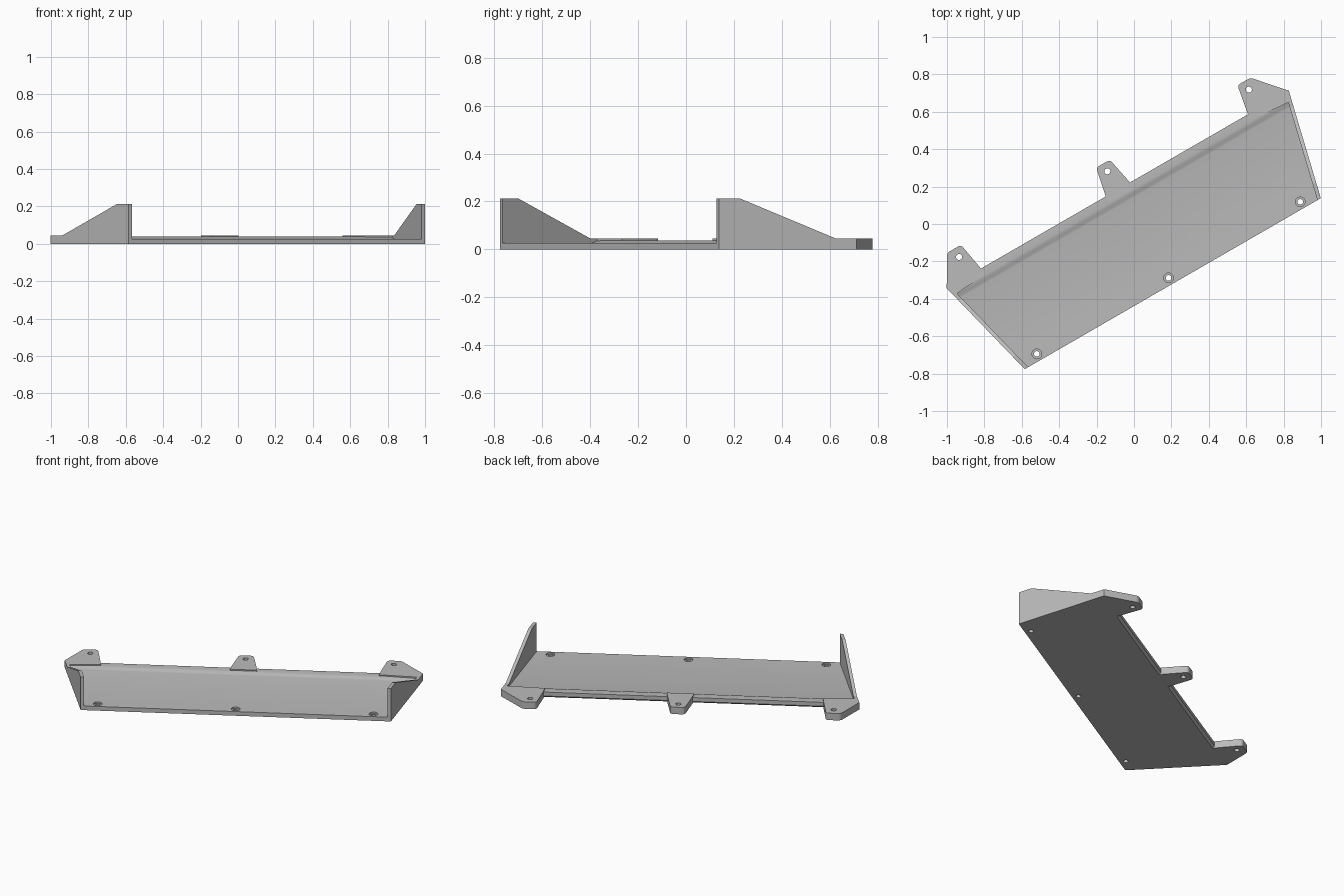
import bpy, bmesh, math
from mathutils import Matrix, Vector

if "Cube" in bpy.data.objects:
    bpy.data.objects.remove(bpy.data.objects["Cube"], do_unlink=True)

TURN = Matrix.Rotation(math.radians(30), 4, 'Z')   # whole bracket sits at an angle
FLOOR, TAB_TOP, WALL_TOP = 0.027, 0.045, 0.213
FRONT, BACK = -0.38, 0.203
LEFT_END = (0.934, 1.073)      # along-tray position at the front and back edges
RIGHT_END = (-0.894, -1.039)

grey = bpy.data.materials.new("light_grey")
grey.use_nodes = True
grey.diffuse_color = (0.5, 0.5, 0.5, 1)
grey.node_tree.nodes["Principled BSDF"].inputs["Base Color"].default_value = (0.5, 0.5, 0.5, 1)


def end_at(end, v):
    t = (v - FRONT) / (BACK - FRONT)
    return end[0] + (end[1] - end[0]) * t


def finish(bm, name):
    bmesh.ops.recalc_face_normals(bm, faces=bm.faces)
    bm.transform(TURN)
    mesh = bpy.data.meshes.new(name)
    bm.to_mesh(mesh)
    bm.free()
    mesh.materials.append(grey)
    obj = bpy.data.objects.new(name, mesh)
    bpy.context.collection.objects.link(obj)
    return obj


def bridge(name, ring_a, ring_b, round_from=None):
    """Solid between two matching rings; optionally rounds upright edges beyond a depth."""
    bm = bmesh.new()
    a = [bm.verts.new(p) for p in ring_a]
    b = [bm.verts.new(p) for p in ring_b]
    bm.faces.new(a)
    bm.faces.new(b)
    n = len(a)
    for i in range(n):
        j = (i + 1) % n
        bm.faces.new((a[i], a[j], b[j], b[i]))
    if round_from is not None:
        edges = [e for e in bm.edges
                 if all(v.co.y > round_from for v in e.verts)
                 and abs(e.verts[0].co.z - e.verts[1].co.z) > 0.01]
        bmesh.ops.bevel(bm, geom=edges, offset=0.016, segments=4, profile=0.5,
                        affect='EDGES')
    return finish(bm, name)


def drill(obj, u, v, radius, z0, z1):
    bm = bmesh.new()
    bmesh.ops.create_cone(bm, cap_ends=True, segments=24, radius1=radius, radius2=radius,
                          depth=z1 - z0, matrix=Matrix.Translation((u, v, (z0 + z1) / 2)))
    cutter = finish(bm, "hole_cutter")
    cutter.hide_render = True
    bpy.context.view_layer.objects.active = obj
    mod = obj.modifiers.new("hole", 'BOOLEAN')
    mod.operation = 'DIFFERENCE'
    mod.solver = 'EXACT'
    mod.object = cutter
    bpy.ops.object.modifier_apply(modifier=mod.name)
    bpy.data.objects.remove(cutter, do_unlink=True)


def smooth(obj):
    bpy.ops.object.select_all(action='DESELECT')
    obj.select_set(True)
    bpy.context.view_layer.objects.active = obj
    bpy.ops.object.shade_smooth_by_angle(angle=math.radians(30))


# Tray floor with a raised rear lip and a chamfered rear underside
profile = [(FRONT, 0), (FRONT, FLOOR), (0.122, FLOOR), (0.134, 0.029), (0.148, 0.035),
           (0.162, 0.038), (BACK, 0.037), (BACK, 0.012), (0.19, 0)]
tray = bridge("tray", [(end_at(RIGHT_END, v), v, z) for v, z in profile],
              [(end_at(LEFT_END, v), v, z) for v, z in profile])

# Counterbored screw holes along the front
for u in (-0.797, 0.016, 0.829):
    drill(tray, u, -0.342, 0.026, 0.017, 0.1)
    drill(tray, u, -0.342, 0.015, -0.1, 0.1)
smooth(tray)

# Sloping end walls
outline = [(0, 0), (0, WALL_TOP), (0.15, WALL_TOP), (0.85, TAB_TOP), (1, TAB_TOP), (1, 0)]
for name, end, inward in (("left_wall", LEFT_END, -0.021), ("right_wall", RIGHT_END, 0.021)):
    outer = []
    for t, z in outline:
        v = FRONT + (BACK - FRONT) * t
        outer.append(Vector((end_at(end, v), v, z)))
    bridge(name, outer, [p + Vector((inward, 0, 0)) for p in outer])

# Rear mounting tabs
tabs = {
    "left_tab": ([(0.817, 0.165), (0.823, 0.215), (0.85, 0.366), (0.93, 0.366),
                  (1.073, BACK), (1.06, 0.15)], 0.891),
    "middle_tab": ([(-0.063, 0.165), (-0.055, 0.215), (-0.025, 0.362), (0.06, 0.362),
                    (0.09, 0.215), (0.098, 0.165)], 0.0175),
    "right_tab": ([(-0.822, 0.165), (-0.83, 0.215), (-0.857, 0.366), (-0.9435, 0.366),
                   (-1.039, BACK), (-1.025, 0.15)], -0.898),
}
for name, (points, hole) in tabs.items():
    tab = bridge(name, [(u, v, 0) for u, v in points],
                 [(u, v, TAB_TOP) for u, v in points], round_from=0.3)
    drill(tab, hole, 0.315, 0.016, -0.1, 0.1)
    smooth(tab)
